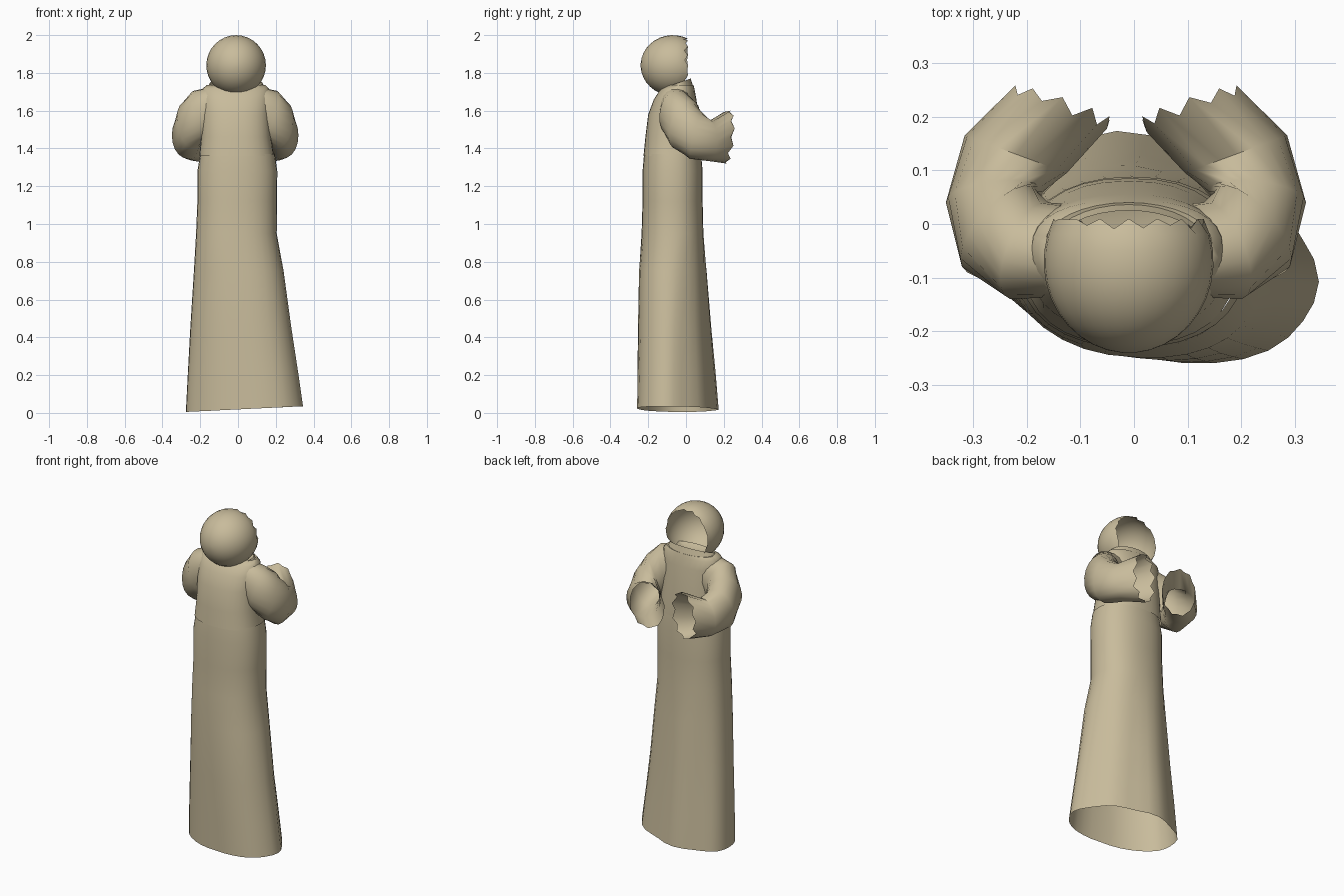
import bpy, bmesh, math, random
from mathutils import Vector

if "Cube" in bpy.data.objects:
    bpy.data.objects.remove(bpy.data.objects["Cube"])

random.seed(4)
cloth = bpy.data.materials.new("beige_cloth")
cloth.diffuse_color = (0.58, 0.50, 0.33, 1)
cloth.use_nodes = True
cloth.node_tree.nodes["Principled BSDF"].inputs["Base Color"].default_value = cloth.diffuse_color


def ring(c, u, v, n=24, power=1.0, offset=None):
    """Closed loop of points around c spanned by half axes u and v."""
    pts = []
    for i in range(n):
        a = 2 * math.pi * i / n
        ca, sa = math.cos(a), math.sin(a)
        ca = math.copysign(abs(ca) ** power, ca)
        sa = math.copysign(abs(sa) ** power, sa)
        p = Vector(c) + Vector(u) * ca + Vector(v) * sa
        pts.append(p + offset(i, a) if offset else p)
    return pts


def loft(name, rings, cap_start=False, cap_end=False, angle=50):
    """Skin a list of equal loops into one cloth surface."""
    bm = bmesh.new()
    loops = [[bm.verts.new(p) for p in r] for r in rings]
    n = len(loops[0])
    for a, b in zip(loops, loops[1:]):
        for i in range(n):
            j = (i + 1) % n
            bm.faces.new((a[i], a[j], b[j], b[i]))
    if cap_start:
        bm.faces.new(loops[0])
    if cap_end:
        bm.faces.new(loops[-1])
    bmesh.ops.recalc_face_normals(bm, faces=bm.faces)
    mesh = bpy.data.meshes.new(name)
    bm.to_mesh(mesh)
    bm.free()
    mesh.materials.append(cloth)
    ob = bpy.data.objects.new(name, mesh)
    bpy.context.collection.objects.link(ob)
    bpy.ops.object.select_all(action='DESELECT')
    ob.select_set(True)
    bpy.context.view_layer.objects.active = ob
    bpy.ops.object.shade_smooth_by_angle(angle=math.radians(angle))
    return ob


def bounds_ring(z, x0, x1, y0, y1, power=1.0, offset=None):
    """Horizontal loop given by its extents."""
    rx, ry = (x1 - x0) / 2, (y1 - y0) / 2
    return ring(((x0 + x1) / 2, (y0 + y1) / 2, z), (rx, 0, 0),
                (0, ry, 0), 32, power, offset)


def drape(depth, sweep=0.0, tilt=0.0):
    """Soft folds, a right side swept towards the back, and a slanted hem."""
    def f(i, a):
        d = depth * (0.5 + 0.5 * math.sin(a)) * math.cos(7 * a)
        c = math.cos(a)
        return Vector((d * c, d * math.sin(a) - sweep * (c if c > 0 else 0.35 * c),
                       tilt * (0.5 + 0.5 * c)))
    return f


# Long hollow skirt, open at the hem
loft("skirt", [
    bounds_ring(0.005, -0.28, 0.34, -0.25, 0.165, 1, drape(0.008, 0.065, 0.03)),
    bounds_ring(0.20, -0.27, 0.315, -0.25, 0.15, 1, drape(0.008, 0.055, 0.01)),
    bounds_ring(0.45, -0.255, 0.28, -0.25, 0.13, 1, drape(0.005, 0.04)),
    bounds_ring(0.75, -0.235, 0.24, -0.248, 0.108, 0.95, drape(0.003, 0.02)),
    bounds_ring(0.95, -0.222, 0.205, -0.235, 0.092, 0.9),
    bounds_ring(1.12, -0.215, 0.207, -0.23, 0.088, 0.9),
    bounds_ring(1.28, -0.215, 0.208, -0.23, 0.088, 0.9),
    bounds_ring(1.37, -0.20, 0.195, -0.222, 0.08, 0.9),
])

# Short top over the chest, closing in under the hood
loft("bodice", [
    bounds_ring(1.36, -0.205, 0.19, -0.225, 0.085, 0.85),
    bounds_ring(1.46, -0.195, 0.175, -0.215, 0.08, 0.85),
    bounds_ring(1.58, -0.195, 0.17, -0.20, 0.065, 0.85),
    bounds_ring(1.66, -0.195, 0.17, -0.17, 0.055, 0.85),
    bounds_ring(1.715, -0.19, 0.165, -0.135, 0.045, 0.85),
    bounds_ring(1.735, -0.165, 0.145, -0.11, 0.04),
    bounds_ring(1.72, -0.08, 0.06, -0.08, 0.0),
], cap_end=True)

# Standing collar, rising at the face side
loft("collar", [
    bounds_ring(1.715, -0.165, 0.145, -0.13, 0.042),
    bounds_ring(1.745, -0.15, 0.13, -0.12, 0.025, 1,
                lambda i, a: Vector((0, 0, 0.025 * math.sin(a)))),
])

# Round hood, hollow and open on the face side with a torn edge
hood = []
for k in range(12):
    t = math.radians(4 + k * 114 / 11)
    r = 0.158 * math.sin(t)
    edge = (lambda i, a: Vector((0, random.uniform(-0.02, 0), 0)) if i % 2
            else Vector()) if k == 11 else None
    hood.append(ring((-0.01, -0.07 - 0.17 * math.cos(t), 1.84),
                     (r, 0, 0), (0, 0, r * 1.012), 32, 1, edge))
loft("hood", hood, cap_start=True)

# Wide bent sleeves reaching forward, with ragged open cuffs
SLEEVE = [
    ((0.10, -0.05, 1.62), (0.02, -0.085, 0), (0.05, 0.0, 0.10)),
    ((0.18, -0.05, 1.58), (0.035, -0.09, 0), (0.04, 0.01, 0.125)),
    ((0.235, -0.01, 1.525), (0.07, -0.07, 0), (0.02, 0.04, 0.125)),
    ((0.245, 0.05, 1.47), (0.09, -0.01, 0), (0.0, 0.03, 0.125)),
    ((0.205, 0.13, 1.44), (0.095, 0.035, 0), (0.0, 0.0, 0.108)),
    ((0.122, 0.218, 1.46), (0.092, 0.03, 0), (0.0, 0.01, 0.14)),
]
for side, name in ((-1, "left_sleeve"), (1, "right_sleeve")):
    def flip(p):
        return Vector((side * p[0], p[1], p[2]))

    def ragged(i, a):
        s = 0.008 if i % 2 else random.uniform(-0.018, -0.006)
        return flip((-0.5 * s, s, 0))

    loft(name, [ring(flip(c) + Vector((-0.015, 0, 0)), flip(u), flip(v), 20, 0.95,
                     ragged if c == SLEEVE[-1][0] else None)
                for c, u, v in SLEEVE])
